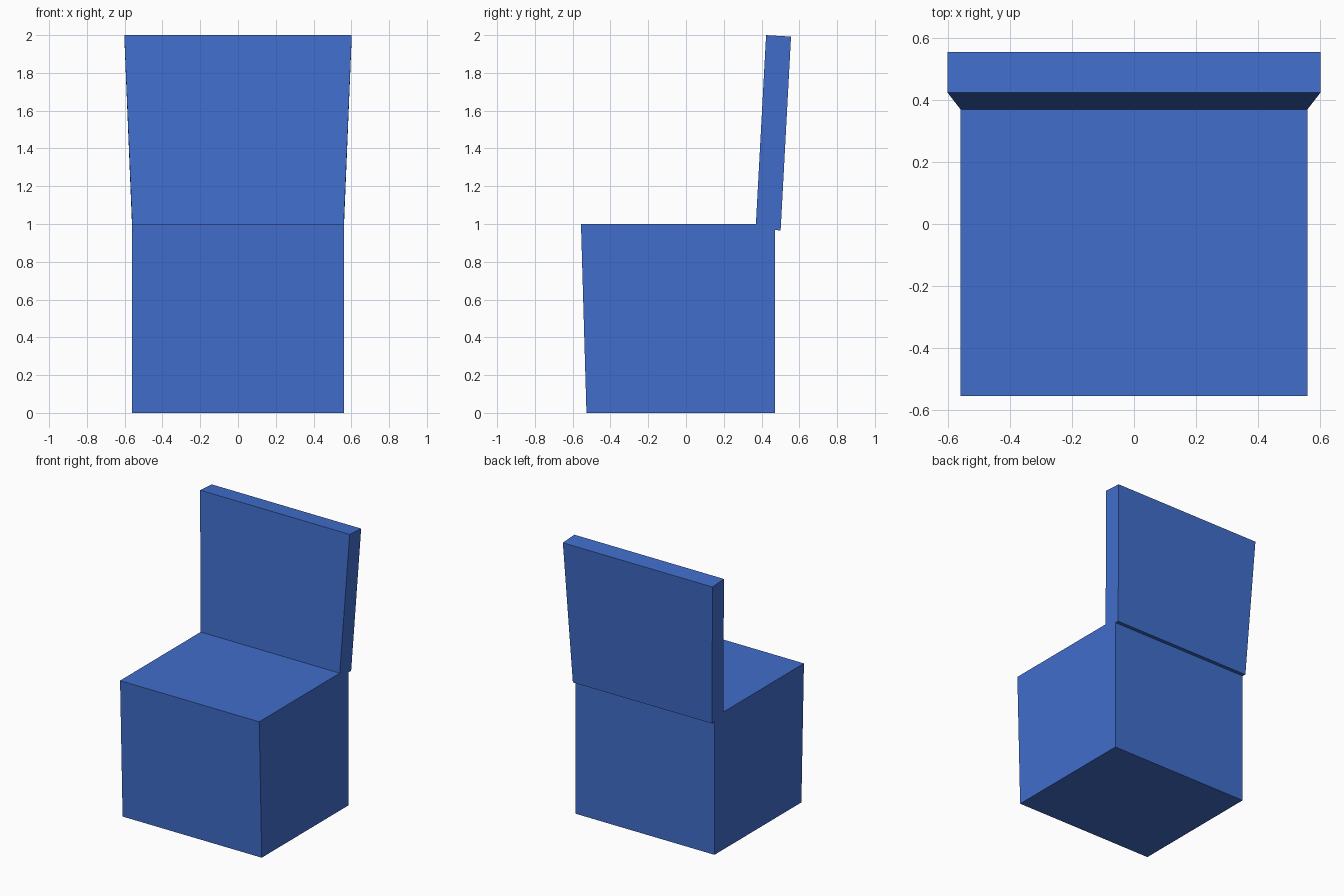
import bpy

if "Cube" in bpy.data.objects:
    bpy.data.objects.remove(bpy.data.objects["Cube"])

blue = bpy.data.materials.new("blue")
blue.diffuse_color = (0.052, 0.155, 0.6, 1)
blue.use_nodes = True
blue.node_tree.nodes["Principled BSDF"].inputs["Base Color"].default_value = blue.diffuse_color


def side_profile_solid(name, profile):
    """Closed solid from a side outline of (half width, y, z) points, mirrored across x = 0."""
    n = len(profile)
    verts = [(s * w, y, z) for s in (-1, 1) for w, y, z in profile]
    faces = [list(range(n))[::-1], list(range(n, 2 * n))]
    faces += [(i, (i + 1) % n, n + (i + 1) % n, n + i) for i in range(n)]
    mesh = bpy.data.meshes.new(name)
    mesh.from_pydata(verts, [], faces)
    mesh.materials.append(blue)
    obj = bpy.data.objects.new(name, mesh)
    bpy.context.collection.objects.link(obj)
    return obj


W = 0.56       # half width of the seat
W_TOP = 0.602  # half width at the top of the backrest

# Seat block: front leans slightly forward, rear top edge cut to carry the backrest
side_profile_solid("seat", [
    (W, -0.527, 0), (W, 0.472, 0), (W, 0.472, 0.968), (W, 0.37, 1), (W, -0.556, 1)])

# Backrest: tilted slab flaring outward, overhanging the rear of the seat
side_profile_solid("backrest", [
    (W, 0.37, 1), (W, 0.472, 0.968), (W, 0.501, 0.966),
    (W_TOP, 0.556, 1.992), (W_TOP, 0.424, 2)])
